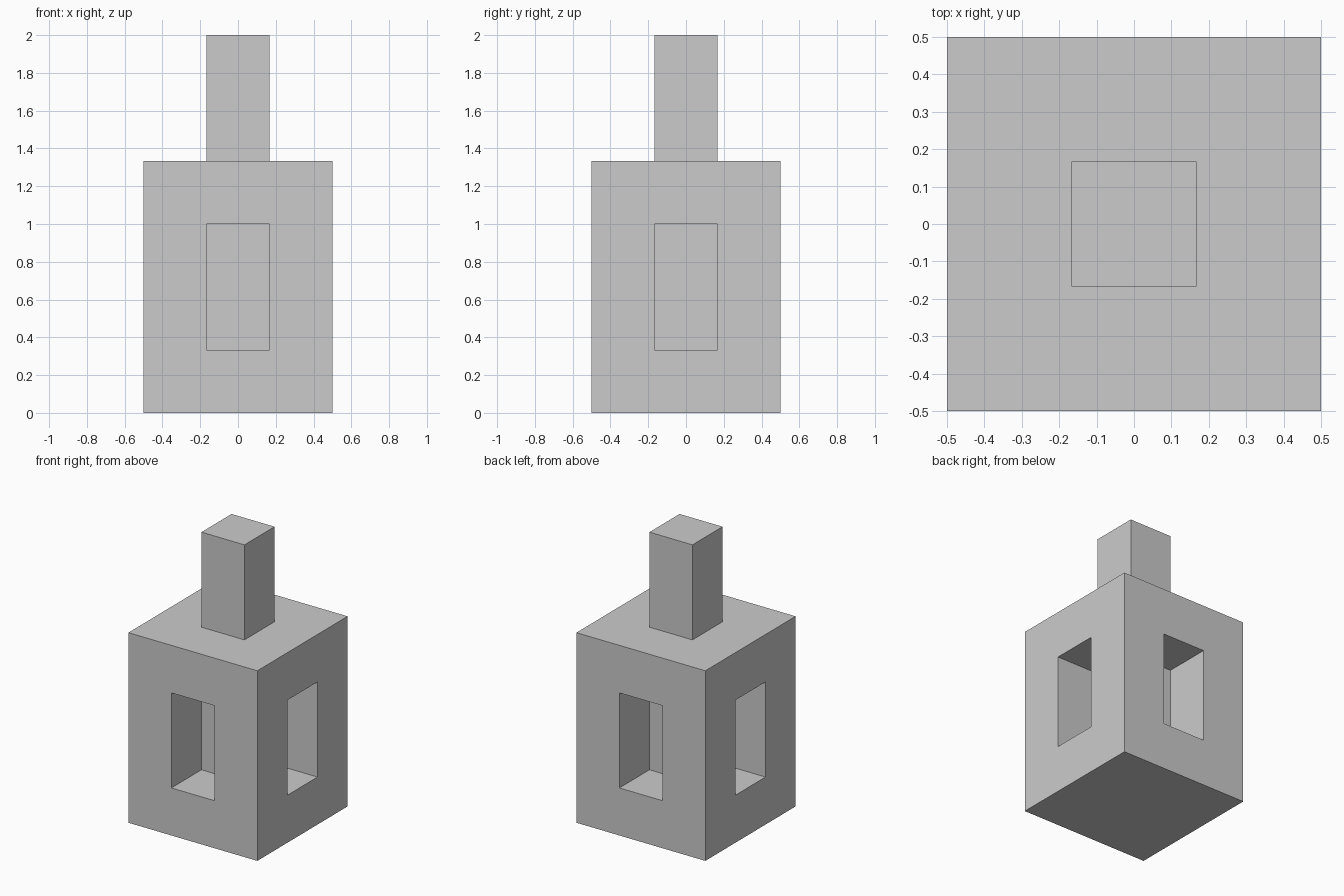
import bpy
import bmesh
from mathutils import Vector, Matrix

if "Cube" in bpy.data.objects:
    bpy.data.objects.remove(bpy.data.objects["Cube"])

T = 1 / 3          # border width and pocket depth
BODY_H = 4 * T
POST_H = 2 * T


def inset_and_push(bm, face, distance):
    """Inset a face by one border width, then extrude it along its normal."""
    normal = face.normal.copy()
    bmesh.ops.inset_individual(bm, faces=[face], thickness=T, use_even_offset=True)
    inner = bmesh.ops.extrude_discrete_faces(bm, faces=[face])["faces"][0]
    bmesh.ops.translate(bm, verts=inner.verts, vec=normal * distance)


# Main block, standing on the ground
bm = bmesh.new()
bmesh.ops.create_cube(bm, size=1, matrix=Matrix.Translation((0, 0, BODY_H / 2))
                      @ Matrix.Diagonal((1, 1, BODY_H, 1)))
bm.normal_update()

# Blind pocket in each side, square post on top
sides = [f for f in bm.faces if abs(f.normal.z) < 0.5]
top = [f for f in bm.faces if f.normal.z > 0.5]
for face in sides:
    inset_and_push(bm, face, -T)
for face in top:
    inset_and_push(bm, face, POST_H)

bmesh.ops.recalc_face_normals(bm, faces=bm.faces)
mesh = bpy.data.meshes.new("pocketed_block_with_post")
bm.to_mesh(mesh)
bm.free()
obj = bpy.data.objects.new("pocketed_block_with_post", mesh)
bpy.context.collection.objects.link(obj)
